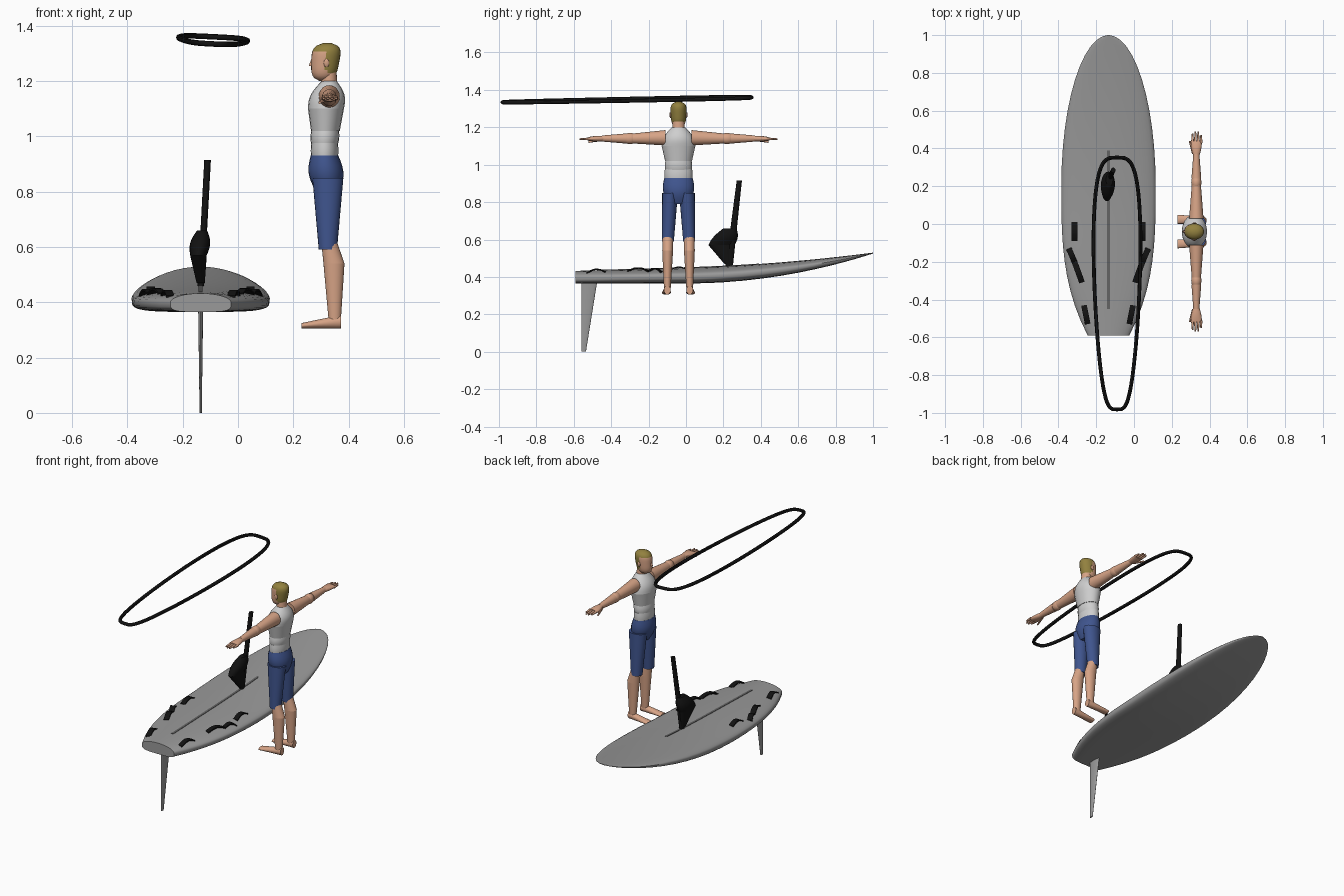
import bpy, bmesh, math
from mathutils import Vector

cube = bpy.data.objects.get("Cube")
if cube:
    bpy.data.objects.remove(cube, do_unlink=True)


def material(name, red, green, blue):
    made = bpy.data.materials.new(name)
    made.use_nodes = True
    made.diffuse_color = (red, green, blue, 1)
    shader = made.node_tree.nodes["Principled BSDF"]
    shader.inputs["Base Color"].default_value = made.diffuse_color
    return made


black = material("black rubber", .006, .006, .006)
grey = material("board grey", .32, .32, .32)
dark_grey = material("slot grey", .13, .13, .13)
white = material("shirt white", .62, .62, .62)
skin = material("skin", .68, .37, .24)
blue = material("shorts blue", .05, .09, .27)
blond = material("hair blond", .29, .22, .05)


def activate(obj):
    bpy.ops.object.select_all(action='DESELECT')
    obj.select_set(True)
    bpy.context.view_layer.objects.active = obj


def smooth(obj):
    activate(obj)
    bpy.ops.object.shade_smooth_by_angle(angle=math.radians(45))


def bridge(name, loops, *materials):
    """Join equal closed loops of points into a solid with capped ends."""
    bm = bmesh.new()
    rows = [[bm.verts.new(point) for point in loop] for loop in loops]
    for lower, upper in zip(rows, rows[1:]):
        for i in range(len(lower)):
            bm.faces.new((lower[i - 1], lower[i], upper[i], upper[i - 1]))
    bm.faces.new(rows[0])
    bm.faces.new(rows[-1])
    bmesh.ops.recalc_face_normals(bm, faces=bm.faces[:])
    mesh = bpy.data.meshes.new(name)
    bm.to_mesh(mesh)
    bm.free()
    obj = bpy.data.objects.new(name, mesh)
    bpy.context.collection.objects.link(obj)
    for entry in materials:
        mesh.materials.append(entry)
    smooth(obj)
    return obj


def steps(count):
    return [i / count for i in range(count + 1)]


def turn(count):
    return [math.tau * i / count for i in range(count)]


def limb(name, start, end, first, last, *materials, swell=0, rounding=None, sides=20, rings=8):
    """Tapered elliptical solid; rings lie across its longest axis."""
    start, end = Vector(start), Vector(end)
    first, last = Vector(first), Vector(last)
    span = [abs(value) for value in end - start]
    along = span.index(max(span))
    u, v = [axis for axis in range(3) if axis != along]
    loops = []
    for t in steps(rings):
        radii = first.lerp(last, t) + Vector((swell, swell)) * math.sin(math.pi * t)
        if rounding:
            radii *= math.sqrt(1 - abs((2 * t - 1) * .98) ** rounding)
        loop = []
        for angle in turn(sides):
            point = start.lerp(end, t)
            point[u] += radii.x * math.cos(angle)
            point[v] += radii.y * math.sin(angle)
            loop.append(point)
        loops.append(loop)
    return bridge(name, loops, *materials)


# Board: outline, rocker and deck line follow simple curves
board_x, widest, tail_length, nose_length = -.135, .2, .79, .8


def half_width(y):
    if y < widest:
        return .25 - .14 * ((widest - y) / tail_length) ** 3
    return max(.25 * math.sqrt(max(1 - ((y - widest) / nose_length) ** 2, 0)), .006)


def underside(y):
    return .365 + .16 * max(y, 0) ** 2


def topside(y):
    return .45 + .03 * y + .05 * max(y, 0) ** 2


def deck(x, y):
    """Height of the domed upper surface."""
    reach = min(abs(x - board_x) / half_width(y), 1)
    middle, depth = (topside(y) + underside(y)) / 2, (topside(y) - underside(y)) / 2
    return middle + depth * math.sqrt(1 - reach ** 2)


def board_section(y):
    middle, depth = (topside(y) + underside(y)) / 2, (topside(y) - underside(y)) / 2
    loop = []
    for angle in turn(32):
        across, height = math.cos(angle), math.sin(angle)
        if height < 0:  # flatter underside
            across = math.copysign(math.sqrt(abs(across)), across)
            height = -math.sqrt(-height)
        loop.append((board_x + half_width(y) * across, y, middle + depth * height))
    return loop


board_ys = [widest - tail_length * (1 - t) for t in steps(10)]
board_ys += [widest + nose_length * math.sin(t * math.pi / 2) for t in steps(12)[1:]]
bridge("board", [board_section(y) for y in board_ys], grey)


def ribbon(name, path, width, thickness, mat):
    """Rectangular strip along a path of points."""
    run = path[-1] - path[0]
    across = Vector((run.y, -run.x, 0)).normalized() * width / 2
    lift = Vector((0, 0, thickness))
    bridge(name, [[p - across, p + across, p + across + lift, p - across + lift]
                  for p in path], mat)


def on_deck(x, y, lift):
    return Vector((x, y, deck(x, y) + lift))


# Centre slot lying on the deck
slot_ys = [-.45 + .84 * t for t in steps(8)]
ribbon("deck_slot", [on_deck(board_x, y, -.002) for y in slot_ys], .014, .004, dark_grey)

# Arched foot straps, mirrored across the board: offset and y of both ends
straps = {"front": (.18, .01, .18, -.09), "middle": (.21, -.13, .18, -.2),
          "rear": (.18, -.2, .14, -.31), "tail": (.13, -.43, .11, -.53)}
both_sides = (("left", 1), ("right", -1))
for label, side in both_sides:
    for place, (near, front, far, back) in straps.items():
        path = [on_deck(board_x + side * (near + (far - near) * t), front + (back - front) * t,
                        .018 * math.sin(math.pi * t) - .004) for t in steps(6)]
        ribbon(f"{label}_{place}_foot_strap", path, .03, .007, black)

# Fin, mast and the padded mast foot
limb("fin", (board_x, -.517, .38), (board_x, -.547, 0), (.009, .043), (.004, .012), grey)
limb("mast", (board_x, .23, .45), (-.11, .285, .915), (.012, .02), (.012, .014), black)
limb("mast_foot_lower", (board_x, .225, .47), (-.143, .19, .57), (.015, .02), (.03, .07), black)
limb("mast_foot_upper", (-.143, .19, .57), (-.13, .235, .66), (.03, .07), (.018, .035),
     black, swell=.012)

# Boom: closed tube, a rounded loop that narrows towards the back
curve = bpy.data.curves.new("boom", 'CURVE')
curve.dimensions = '3D'
curve.bevel_depth = .01
curve.bevel_resolution = 2
angles = turn(72)
spline = curve.splines.new('POLY')
spline.points.add(len(angles) - 1)
for point, angle in zip(spline.points, angles):
    forward, across = math.cos(angle), math.sin(angle)
    reach = (.12 + .025 * forward) * math.copysign(abs(across) ** .55, across)
    point.co = (reach - .09, .667 * forward - .315, 1.347 + .013 * forward - .05 * reach, 1)
spline.use_cyclic_u = True
curve.materials.append(black)
boom = bpy.data.objects.new("boom", curve)
bpy.context.collection.objects.link(boom)
activate(boom)
bpy.ops.object.convert(target='MESH')
smooth(bpy.context.object)

# Rider, facing -x, arms held straight out
middle_y = -.04


def body(name, start, end, first, last, *materials, side=1, **options):
    """Rider part whose y is a distance from the rider's middle."""
    ends = [(x, middle_y + side * off, z) for x, off, z in (start, end)]
    return limb(name, *ends, first, last, *materials, **options)


body("shirt_lower", (.313, 0, .92), (.313, 0, .976), (.048, .073), (.048, .073), white, swell=.002)
body("shirt_waist", (.313, 0, .97), (.315, 0, 1.02), (.048, .07), (.05, .07), white, swell=.003)
body("shirt_chest", (.316, 0, 1.02), (.318, 0, 1.1), (.052, .072), (.065, .09), white)
body("shirt_shoulders", (.318, 0, 1.1), (.33, 0, 1.2), (.065, .09), (.027, .035), white, swell=.015)
body("neck", (.33, 0, 1.17), (.328, 0, 1.24), (.03, .035), (.028, .03), skin)
body("nose", (.273, 0, 1.29), (.266, 0, 1.255), (.004, .004), (.01, .008), skin, sides=8)
body("shorts_hips", (.325, 0, .79), (.313, 0, .93), (.035, .05), (.05, .075), blue, swell=.02)

# Head, with the hair chosen by height and depth
head = body("head", (.308, 0, 1.2), (.323, 0, 1.337), (.045, .038), (.056, .046),
            skin, blond, rounding=4, sides=24, rings=14)
for face in head.data.polygons:
    x, _, z = face.center
    face.material_index = int(z > 1.305 or (x > .318 and z > 1.225))

for label, side in both_sides:
    def pair(name, *shape, **options):
        body(f"{label}_{name}", *shape, side=side, **options)

    # Legs
    pair("shorts_leg", (.325, .057, .59), (.325, .045, .85), (.033, .032), (.056, .042), blue)
    pair("shin", (.35, .06, .32), (.347, .058, .54), (.021, .017), (.038, .029), skin)
    pair("knee", (.347, .058, .54), (.327, .057, .63), (.038, .029), (.027, .028), skin)
    pair("foot", (.373, .06, .33), (.23, .065, .315), (.018, .024), (.024, .01), skin)
    pair("ear", (.32, .043, 1.25), (.32, .045, 1.28), (.01, .005), (.01, .005), skin, rounding=2)

    # Arms
    pair("upper_arm", (.33, .07, 1.144), (.33, .25, 1.14), (.038, .041), (.024, .026), skin)
    pair("elbow", (.33, .22, 1.14), (.33, .3, 1.14), (.027, .03), (.027, .03), skin, rounding=2)
    pair("forearm", (.33, .28, 1.14), (.33, .41, 1.14), (.026, .027), (.016, .016), skin)
    pair("palm", (.33, .4, 1.14), (.33, .48, 1.138), (.016, .014), (.03, .01), skin, swell=.003)
    pair("thumb", (.317, .41, 1.136), (.295, .48, 1.122), (.01, .01), (.005, .005), skin, sides=8)
    for finger, length in (("index", .52), ("middle", .53), ("ring", .53), ("little", .51)):
        x = {"index": .31, "middle": .325, "ring": .34, "little": .355}[finger]
        pair(f"{finger}_finger", (x, .47, 1.138), (x, length, 1.137),
             (.008, .008), (.004, .004), skin, sides=8)
